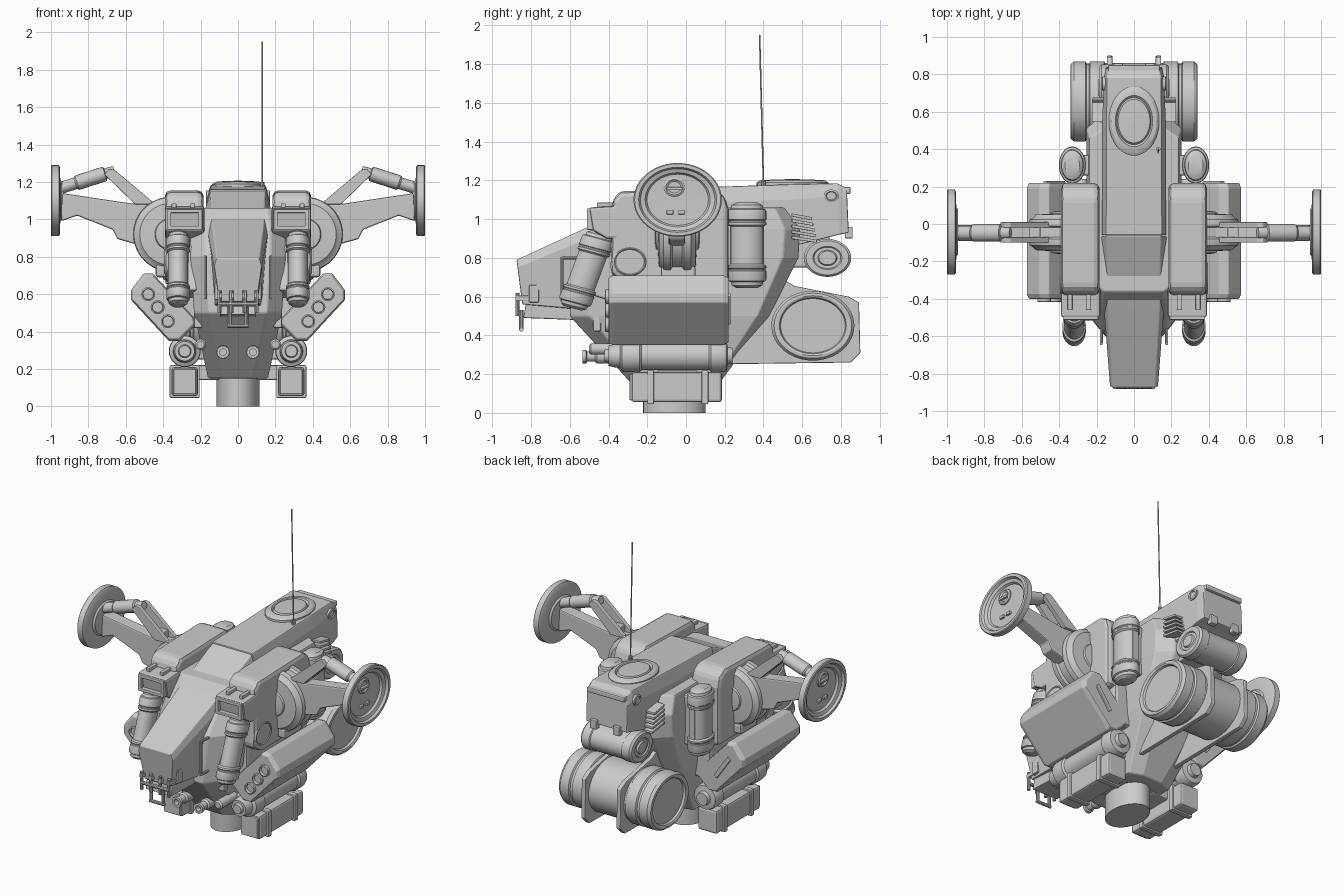
import bpy, bmesh, math
from mathutils import Vector as V


def finish(name, bm, bevel=0, mirror=False, smooth=False):
    bmesh.ops.recalc_face_normals(bm, faces=bm.faces)
    me = bpy.data.meshes.new(name)
    bm.to_mesh(me)
    bm.free()
    ob = bpy.data.objects.new(name, me)
    bpy.context.collection.objects.link(ob)
    if smooth:
        bpy.ops.object.select_all(action='DESELECT')
        ob.select_set(True)
        bpy.context.view_layer.objects.active = ob
        bpy.ops.object.shade_smooth_by_angle(angle=math.radians(32))
    if bevel:
        b = ob.modifiers.new("Bevel", 'BEVEL')
        b.width, b.segments, b.limit_method = bevel, 2, 'ANGLE'
    if mirror:
        ob.modifiers.new("Mirror", 'MIRROR')
    return ob


def loft(name, rings, bevel=0, mirror=False, smooth=False):
    bm = bmesh.new()
    vs = [[bm.verts.new(p) for p in r] for r in rings]
    n = len(vs[0])
    for a, b in zip(vs, vs[1:]):
        for i in range(n):
            bm.faces.new((a[i], a[(i + 1) % n], b[(i + 1) % n], b[i]))
    bm.faces.new(vs[0])
    bm.faces.new(vs[-1])
    return finish(name, bm, bevel, mirror, smooth)


def prism(name, pts, axis, a, b, bevel=0, mirror=False):
    put = {'x': lambda p, t: (t, p[0], p[1]), 'y': lambda p, t: (p[0], t, p[1]),
           'z': lambda p, t: (p[0], p[1], t)}[axis]
    return loft(name, [[put(p, t) for p in pts] for t in (a, b)], bevel, mirror)


def box(name, x0, x1, y0, y1, z0, z1, bevel=0.01, mirror=False):
    return prism(name, [(x0, y0), (x1, y0), (x1, y1), (x0, y1)], 'z', z0, z1, bevel, mirror)


def lathe(name, prof, o, axis, sy=1.0, mirror=False, seg=32):
    # prof = (radius, distance along axis); radial y offsets are scaled by sy
    a, o = V(axis).normalized(), V(o)
    u = a.cross(V((0, 0, 1)) if abs(a.z) < .9 else V((1, 0, 0))).normalized()
    w = a.cross(u)
    rings = []
    for r, t in prof:
        ring = []
        for i in range(seg):
            k = math.tau * i / seg
            d = (u * math.cos(k) + w * math.sin(k)) * max(r, .0005)
            d.y *= sy
            ring.append(o + a * t + d)
        rings.append(ring)
    return loft(name, rings, 0, mirror, True)


def rod(name, p, q, r, mirror=False, seg=16, sy=1.0):
    d = V(q) - V(p)
    return lathe(name, [(r, 0), (r, d.length)], p, d, sy, mirror, seg)


def canister(name, p, q, r, sy, mirror=True):
    d = V(q) - V(p)
    half = [(.55, 0), (.8, .03), (.84, .07), (.96, .08), (1, .1), (1, .2), (.95, .21),
            (.95, .225), (1, .235), (1, .26), (.86, .28)]
    prof = half + [(a, 1 - t) for a, t in reversed(half)]
    return lathe(name, [(a * r, t * d.length) for a, t in prof], p, d, sy, mirror)


def sym(half):
    return half + [(r, -t) for r, t in reversed(half)]


# Torso: octagonal rings stacked in z
def oct_ring(z, y0, y1, w, cf, cb):
    return [(-w + .08, y0, z), (w - .08, y0, z), (w, y0 + cf, z), (w, y1 - cb, z), (w - .09, y1, z),
            (-w + .09, y1, z), (-w, y1 - cb, z), (-w, y0 + cf, z)]


loft("torso", [oct_ring(.15, -.28, .17, .16, .06, .03), oct_ring(.5, -.60, .43, .235, .1, .06),
               oct_ring(.8, -.57, .58, .255, .1, .08), oct_ring(.95, -.45, .59, .255, .08, .08),
               oct_ring(1.06, -.36, .52, .24, .06, .06)], .008)


# Cockpit and spine: hexagonal rings along y (top, shoulder, bottom)
def hull_ring(yt, zt, wt, zm, wm, yb, zb, wb):
    ym = yt + (yb - yt) * (zt - zm) / (zt - zb)
    return [(-wt, yt, zt), (wt, yt, zt), (wm, ym, zm), (wb, yb, zb), (-wb, yb, zb), (-wm, ym, zm)]


loft("cockpit_canopy", [hull_ring(-.875, .79, .115, .75, .128, -.845, .56, .10),
                        hull_ring(-.45, .985, .14, .92, .16, -.5, .53, .13),
                        hull_ring(-.06, 1.155, .145, 1.06, .175, -.1, .6, .15)], .006)
loft("spine_hull", [hull_ring(-.06, 1.16, .15, 1.08, .172, -.06, .8, .17),
                    hull_ring(.55, 1.18, .148, 1.1, .17, .55, .86, .165),
                    hull_ring(.78, 1.185, .145, 1.12, .16, .79, .92, .16),
                    hull_ring(.83, 1.16, .135, 1.11, .15, .84, .93, .15)], .006)
lathe("top_hatch", [(.135, 1.165), (.135, 1.188), (.122, 1.2), (.1, 1.203), (.092, 1.192), (.085, 1.204), (0, 1.207)],
      (0, .55, 0), (0, 0, 1), 1.37, seg=40)
rod("antenna", (.13, .40, 1.17), (.13, .38, 1.95), .004, seg=8)
rod("antenna_base", (.13, .40, 1.15), (.13, .40, 1.2), .012, seg=10)
lathe("hull_side_bolt", [(.033, .14), (.033, .168), (.024, .172), (.02, .166), (0, .166)],
      (0, .75, 1.12), (1, 0, 0), 1.2, True, 20)
box("rear_latch", .06, .11, .82, .86, .9, .96, .006, True)
box("rear_lip", -.14, .14, .8, .85, 1.13, 1.165, .008)
for i in range(5):
    z = .89 + i * .029
    prism("side_vent_slat", [(.545, z + .008), (.675 - i * .006, z - .012), (.675 - i * .006, z + .004), (.545, z + .024)],
          'x', .15, .225, .003, True)

# Chin tray and front rack
prism("chin_tray", [(-.84, .49), (-.58, .48), (-.5, .6), (-.82, .6)], 'x', -.095, .095, .006)
for x in (.035, .1):
    rod("rack_prong", (x, -.87, .5), (x, -.87, .62), .011, True, 10)
    box("rack_prong_arm", x - .012, x + .012, -.88, -.78, .58, .605, .003, True)
rod("rack_crossbar", (-.105, -.87, .545), (.105, -.87, .545), .012, seg=10)
rod("rack_loop_side", (.045, -.85, .43), (.045, -.85, .53), .011, True, 10)
rod("rack_loop_bottom", (-.055, -.85, .43), (.055, -.85, .43), .011, seg=10)
box("nose_clip", .1, .125, -.81, -.76, .57, .66, .005, True)

# Front rails, nose guns and bolts on the torso
for z in (.58, .8):
    rod("rail_foot", (.175, -.64, z), (.175, -.5, z), .008, True, 8)
rod("grab_rail", (.175, -.64, .575), (.175, -.64, .805), .008, True, 8)
lathe("nose_gun", [(.036, 0), (.036, .16), (.026, .17), (.026, .21), (.034, .215), (.034, .235), (.018, .235), (.018, .2)],
      (.08, -.3, .29), (0, -1, 0), 1, True, 16)
lathe("torso_bolt", [(.03, 0), (.03, .16), (.02, .17), (0, .17)], (.2, -.33, .33), (0, -1, 0), 1, True, 14)
box("torso_side_plate", .19, .235, -.48, -.44, .42, .52, .008, True)

# Shoulder housings and lamps
prism("shoulder_housing", [(-.39, .72), (-.38, 1.1), (-.34, 1.145), (.14, 1.155), (.2, 1.12), (.22, 1.05), (.22, .66),
                           (-.3, .66)], 'x', .185, .39, .028, True)
box("shoulder_underside", .18, .33, -.38, .22, .42, .75, .02, True)
prism("lamp_housing", [(-.5, 1.06), (-.48, .94), (-.41, .9), (-.34, .9), (-.34, 1.07)], 'x', .18, .39, .012, True)
for nm, a in (("lamp_frame_top", (.19, .38, 1.035, 1.055)), ("lamp_frame_bottom", (.19, .38, .945, .965)),
              ("lamp_frame_inner", (.19, .212, .945, 1.055)), ("lamp_frame_outer", (.358, .38, .945, 1.055))):
    box(nm, a[0], a[1], -.512, -.47, a[2], a[3], .004, True)
for x in (.23, .33):
    box("lamp_top_clip", x, x + .025, -.46, -.37, 1.06, 1.085, .004, True)
lathe("side_port", [(.078, .3), (.078, .385), (.068, .395), (.06, .387), (0, .39)], (0, -.29, .78), (1, 0, 0), 1.17, True)

# Shoulder pulley discs
lathe("shoulder_disc", sym([(.05, -.115), (.08, -.11), (.085, -.1), (.165, -.095), (.178, -.08), (.196, -.07), (.2, -.055),
                            (.2, -.035), (.185, -.025)]), (.36, -.045, .92), (0, 1, 0), 1, True, 48)
box("disc_lower_bracket", .3, .44, -.13, .05, .69, .76, .015, True)

# Arms with braces and pistons
prism("arm_beam", [(.42, 1.09), (.54, 1.08), (.94, 1.14), (.945, .99), (.86, 1.02), (.67, .945), (.645, .895), (.45, .84)],
      'y', -.09, -.005, .008, True)
for y in (-.1, -.02):
    prism("arm_brace", [(.66, 1.265), (.69, 1.27), (.715, 1.24), (.55, 1.08), (.44, 1.08)], 'y', y, y + .03, .004, True)
box("arm_brace_web", .5, .56, -.085, -.01, 1.07, 1.13, .008, True)
p, d = V((.66, -.047, 1.26)), V((.28, 0, -.09))
lathe("arm_piston", [(.024, 0), (.028, .02), (.028, .05), (.04, .055), (.04, .21), (.032, .22), (.032, .3)],
      p, d, 1.15, True, 20)

# Oval end dishes with inset hub
lathe("end_dish", [(0, .94), (.1, .94), (.11, .95), (.18, .952), (.19, .958), (.19, .995), (.185, 1.0), (.168, 1.0),
                   (.16, .985), (.14, .978), (.132, .965), (0, .962)], (0, -.043, 1.1), (1, 0, 0), 1.2, True, 48)
lathe("dish_hub", [(.05, .955), (.05, .972), (.04, .978), (.03, .97), (0, .97)], (0, -.06, 1.165), (1, 0, 0), 1.1, True, 20)
box("dish_hub_bar", .96, .985, -.1, -.02, 1.15, 1.165, .003, True)
for y in (-.1, -.04):
    box("dish_tick", .955, .978, y, y + .035, 1.025, 1.045, .003, True)

# Canisters: tilted at the front, upright at the back
canister("front_canister", (.32, -.585, .54), (.32, -.44, .93), .063, 1.4)
prism("front_canister_mount", [(-.52, .62), (-.4, .58), (-.35, .85), (-.44, .86)], 'x', .22, .32, .01, True)
canister("rear_canister", (.33, .315, .645), (.33, .315, 1.085), .072, 1.38)
box("rear_canister_mount", .22, .31, .26, .37, .7, 1.03, .01, True)
for y in (.24, .39):
    box("canister_guard", .3, .345, y - .012, y + .012, .74, 1.0, .004, True)

# Missile pods
pod = [(.455, .71), (.505, .71), (.573, .62), (.573, .57), (.37, .35), (.31, .35), (.225, .435), (.235, .475)]
c = V((.41, .53))
small = [tuple(c + (V(q) - c) * .93) for q in pod]
loft("missile_pod", [[(q[0], -.4, q[1]) for q in small], [(q[0], -.375, q[1]) for q in pod],
                     [(q[0], .19, q[1]) for q in pod], [(q[0], .22, q[1]) for q in small]], .005, True)
for x, z in ((.48, .6), (.43, .53), (.375, .455)):
    lathe("missile_tube", [(.037, 0), (.037, .03), (.03, .033), (.027, .012), (0, .012)], (x, -.385, z), (0, -1, 0), 1, True, 20)
prism("pod_rear_slot", [(.465, .62), (.485, .6), (.385, .455), (.365, .475)], 'y', .2, .23, .004, True)

# Lower tubes and boxes
lathe("lower_tube", [(.03, -.42), (.035, -.4), (.052, -.4), (.06, -.37), (.062, -.34), (.082, -.33), (.085, -.31), (.085, -.24),
                     (.074, -.23), (.074, .12), (.085, .13), (.085, .19), (.078, .21), (.045, .215), (.04, .24), (0, .24)],
      (.285, 0, .295), (0, 1, 0), 1, True)
box("lower_tube_bracket", .14, .28, -.22, .14, .25, .34, .01, True)
box("lower_box", .215, .355, -.28, .185, .055, .21, .014, True)
for y in (-.2, .08):
    box("box_band", .205, .365, y, y + .035, .045, .22, .006, True)
box("lower_box_front_lid", .225, .345, -.292, -.27, .065, .2, .006, True)
box("lower_box_link", .1, .24, -.15, .06, .14, .22, .01, True)

# Pedestal
lathe("pedestal", [(.115, 0), (.115, .15), (.128, .16), (.128, .2), (.12, .21), (.12, .3)], (0, -.06, 0), (0, 0, 1), 1.4, seg=40)

# Rear drums and their brackets
lathe("rear_drum", sym([(0, -.322), (.14, -.322), (.145, -.335), (.155, -.34), (.168, -.338), (.18, -.32), (.18, -.26),
                        (.17, -.254), (.17, -.24), (.18, -.234), (.18, -.16), (.174, -.155)]),
      (0, .655, .45), (1, 0, 0), 1.19, seg=48)
prism("drum_bracket", [(.1, .25), (.85, .26), (.9, .31), (.893, .57), (.84, .6), (.56, .655), (.4, .75), (.25, .6)],
      'x', .115, .145, .005, True)
lathe("upper_drum", sym([(0, -.19), (.035, -.19), (.04, -.18), (.055, -.18), (.06, -.187), (.088, -.187), (.098, -.175),
                         (.098, -.12), (.092, -.115)]), (0, .73, .8), (1, 0, 0), 1.25, seg=36)
box("upper_drum_mount", -.12, .12, .54, .74, .75, .93, .01)
